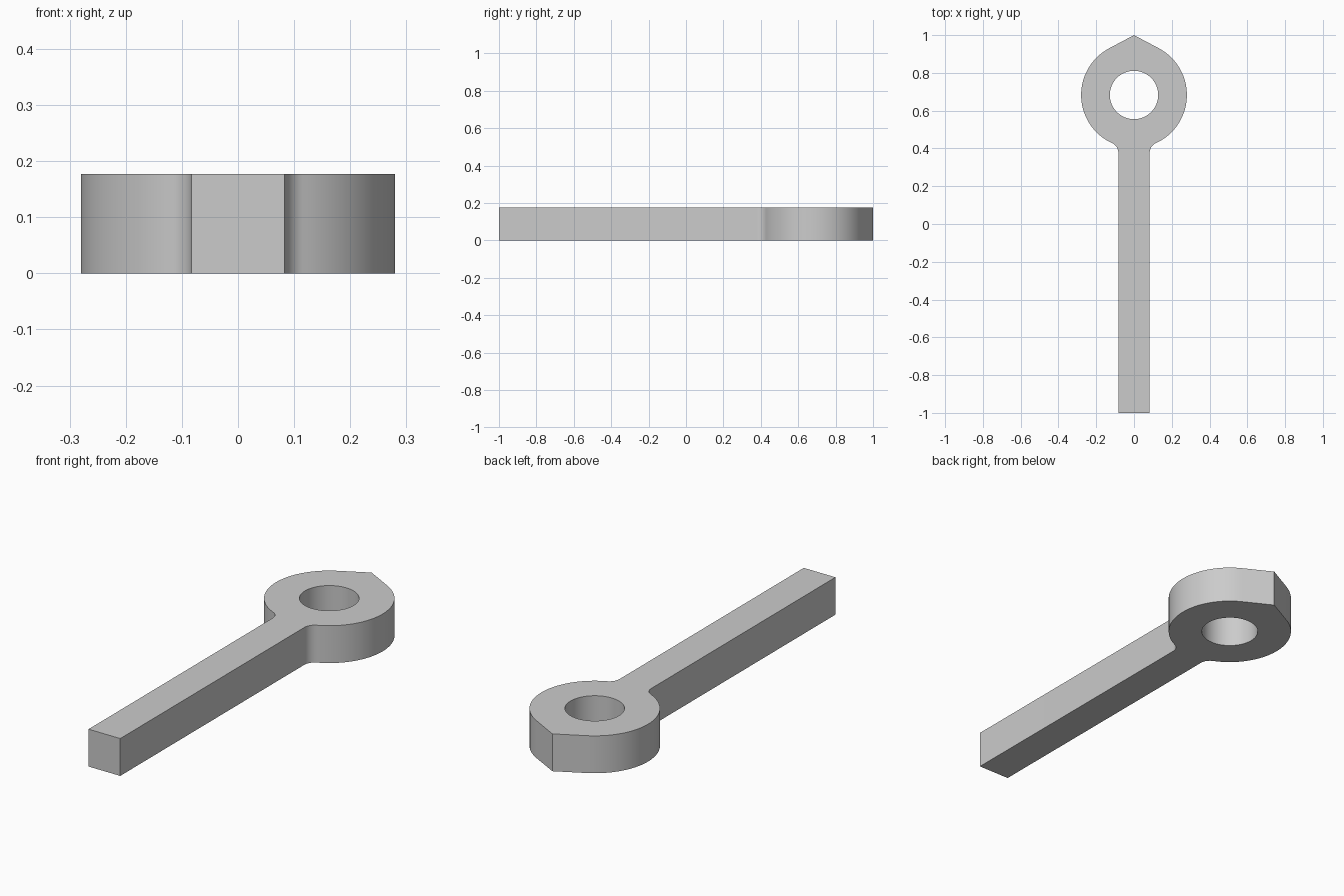
import bpy, bmesh
from math import sin, cos, acos, atan2, pi, sqrt, radians

if "Cube" in bpy.data.objects:
    bpy.data.objects.remove(bpy.data.objects["Cube"])

HEIGHT = 0.177
EYE_Y, EYE_R, HOLE_R = 0.683, 0.28, 0.128
HALF_W, FILLET = 0.083, 0.055
TIP_Y, END_Y = 1.0, -1.0


def arc(cx, cy, r, a0, a1, n):
    """Points along an arc from angle a0 to a1."""
    return [(cx + r * cos(a0 + (a1 - a0) * i / n),
             cy + r * sin(a0 + (a1 - a0) * i / n)) for i in range(n + 1)]


# Half outline: stem end, concave fillet, round eye, tangent flat up to the tip
fx = HALF_W + FILLET
fy = EYE_Y - sqrt((EYE_R + FILLET) ** 2 - fx ** 2)
join = atan2(fy - EYE_Y, fx)
tangent = pi / 2 - acos(EYE_R / (TIP_Y - EYE_Y))
half = [(HALF_W, END_Y)]
half += arc(fx, fy, FILLET, pi, join + pi, 12)
half += arc(0, EYE_Y, EYE_R, join, tangent, 48)[1:]
outline = half + [(0, TIP_Y)] + [(-x, y) for x, y in reversed(half)]
hole = arc(0, EYE_Y, HOLE_R, 0, 2 * pi, 64)[:-1]

# Fill between outline and hole, then extrude upward
bm = bmesh.new()
edges = []
for loop in (outline, hole):
    verts = [bm.verts.new((x, y, 0)) for x, y in loop]
    edges += [bm.edges.new((v, verts[i - 1])) for i, v in enumerate(verts)]
bmesh.ops.triangle_fill(bm, use_beauty=True, use_dissolve=False, edges=edges)
result = bmesh.ops.extrude_face_region(bm, geom=bm.faces[:], use_keep_orig=True)
top = [g for g in result["geom"] if isinstance(g, bmesh.types.BMVert)]
bmesh.ops.translate(bm, vec=(0, 0, HEIGHT), verts=top)
bmesh.ops.recalc_face_normals(bm, faces=bm.faces[:])
mesh = bpy.data.meshes.new("eye_rod")
bm.to_mesh(mesh)
bm.free()
rod = bpy.data.objects.new("eye_rod", mesh)
bpy.context.collection.objects.link(rod)

# Plain grey material
grey = bpy.data.materials.new("light_grey")
grey.use_nodes = True
colour = (0.6, 0.6, 0.6, 1)
grey.diffuse_color = colour
grey.node_tree.nodes["Principled BSDF"].inputs["Base Color"].default_value = colour
mesh.materials.append(grey)

# Smooth curved walls, crisp rims
bpy.ops.object.select_all(action="DESELECT")
rod.select_set(True)
bpy.context.view_layer.objects.active = rod
bpy.ops.object.shade_smooth_by_angle(angle=radians(30))
